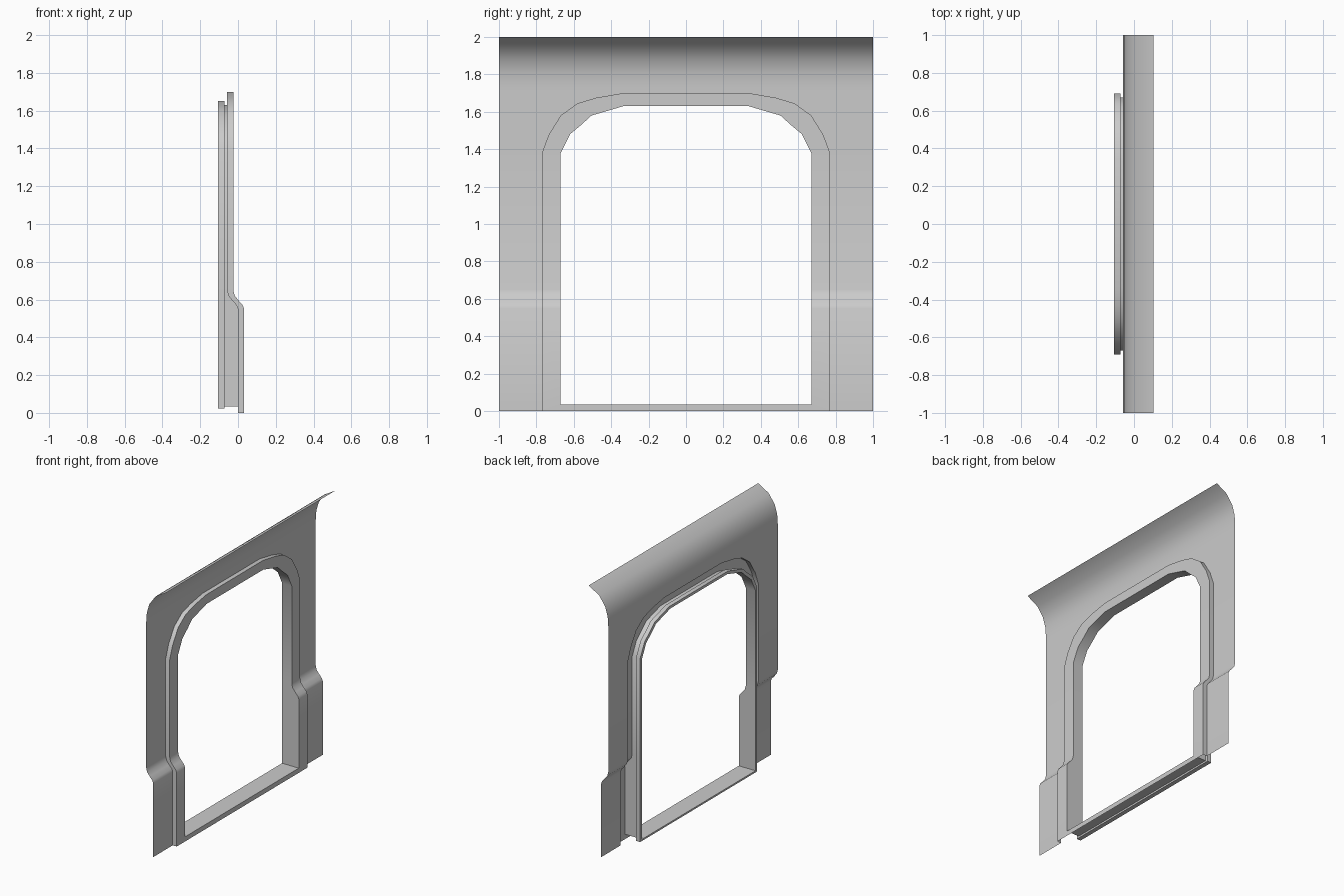
import bpy
import bmesh
import math

if "Cube" in bpy.data.objects:
    bpy.data.objects.remove(bpy.data.objects["Cube"])

# wall cross-section as (x, z): lower panel, step, upper panel, curled top
STEP = [(0.0, 0.0), (0.0, 0.55), (-0.008, 0.57), (-0.03, 0.595),
        (-0.05, 0.62), (-0.058, 0.65)]
CURL = [(-0.058, 1.74), (-0.053, 1.81), (-0.032, 1.88), (0.018, 1.95), (0.104, 2.0)]
PROFILE = STEP + CURL

# half arch outlines as (y, z), from the side post to the flat top
ARCH_OUT = [(0.77, 1.38), (0.735, 1.475), (0.67, 1.58), (0.58, 1.645), (0.48, 1.675), (0.335, 1.70)]
ARCH_IN = [(0.67, 1.38), (0.62, 1.48), (0.56, 1.53), (0.505, 1.58), (0.42, 1.605), (0.335, 1.63)]


def wall_x(z):
    for (x0, z0), (x1, z1) in zip(PROFILE, PROFILE[1:]):
        if z <= z1:
            return x0 + (x1 - x0) * (z - z0) / (z1 - z0)
    return PROFILE[-1][0]


def post(y, bottom):
    return [(y, bottom)] + [(y, z) for _, z in STEP[1:]]


def on_wall(outline, depth=0.0):
    return [(wall_x(z) + depth, y, z) for y, z in outline]


def at_x(outline, x):
    return [(x, y, z) for y, z in outline]


def make_sheet(name, strips):
    """Bridge each pair of point rows, weld, and mirror across y."""
    bm = bmesh.new()
    for a, b in strips:
        va = [bm.verts.new(p) for p in a]
        vb = [bm.verts.new(p) for p in b]
        for i in range(len(a) - 1):
            bm.faces.new((va[i], vb[i], vb[i + 1], va[i + 1]))
    bmesh.ops.remove_doubles(bm, verts=bm.verts[:], dist=0.0005)
    mesh = bpy.data.meshes.new(name)
    bm.to_mesh(mesh)
    bm.free()
    obj = bpy.data.objects.new(name, mesh)
    bpy.context.collection.objects.link(obj)
    mirror = obj.modifiers.new("mirror", 'MIRROR')
    mirror.use_axis = (False, True, False)
    bpy.ops.object.select_all(action='DESELECT')
    obj.select_set(True)
    bpy.context.view_layer.objects.active = obj
    bpy.ops.object.modifier_apply(modifier="mirror")
    bpy.ops.object.shade_smooth_by_angle(angle=math.radians(35))
    return obj


# wall panel: side strip around the arch, then full-width rows above it
side = post(0.77, 0.0) + ARCH_OUT
edge = [(1.0, z) for _, z in side]
rows = [1.70] + [z for _, z in CURL]
columns = [[(y, z) for z in rows] for y in (0.0, 0.335, 1.0)]
make_sheet("wall_panel", [
    (on_wall(side), on_wall(edge)),
    (on_wall(columns[0]), on_wall(columns[1])),
    (on_wall(columns[1]), on_wall(columns[2])),
])

# door frame: raised trim, deep reveal with sill
outer = [(0.0, 0.0)] + side + [(0.0, 1.70)]
inner = [(0.0, 0.035)] + post(0.67, 0.035) + ARCH_IN + [(0.0, 1.63)]
trim_in, trim_out = on_wall(inner, 0.033), on_wall(outer, 0.033)
make_sheet("door_frame", [
    (at_x(inner, -0.105), trim_in),
    (trim_in, trim_out),
    (trim_out[1:], on_wall(outer)[1:]),
])

# rear flange: slightly wider rib around the back of the reveal
rim = [(y * 1.03, 0.022 + (z - 0.035) * 1.628 / 1.595) for y, z in inner]
make_sheet("rear_flange", [
    (at_x(inner, -0.072), at_x(rim, -0.072)),
    (at_x(rim, -0.072), at_x(rim, -0.105)),
    (at_x(rim, -0.105), at_x(inner, -0.105)),
])
